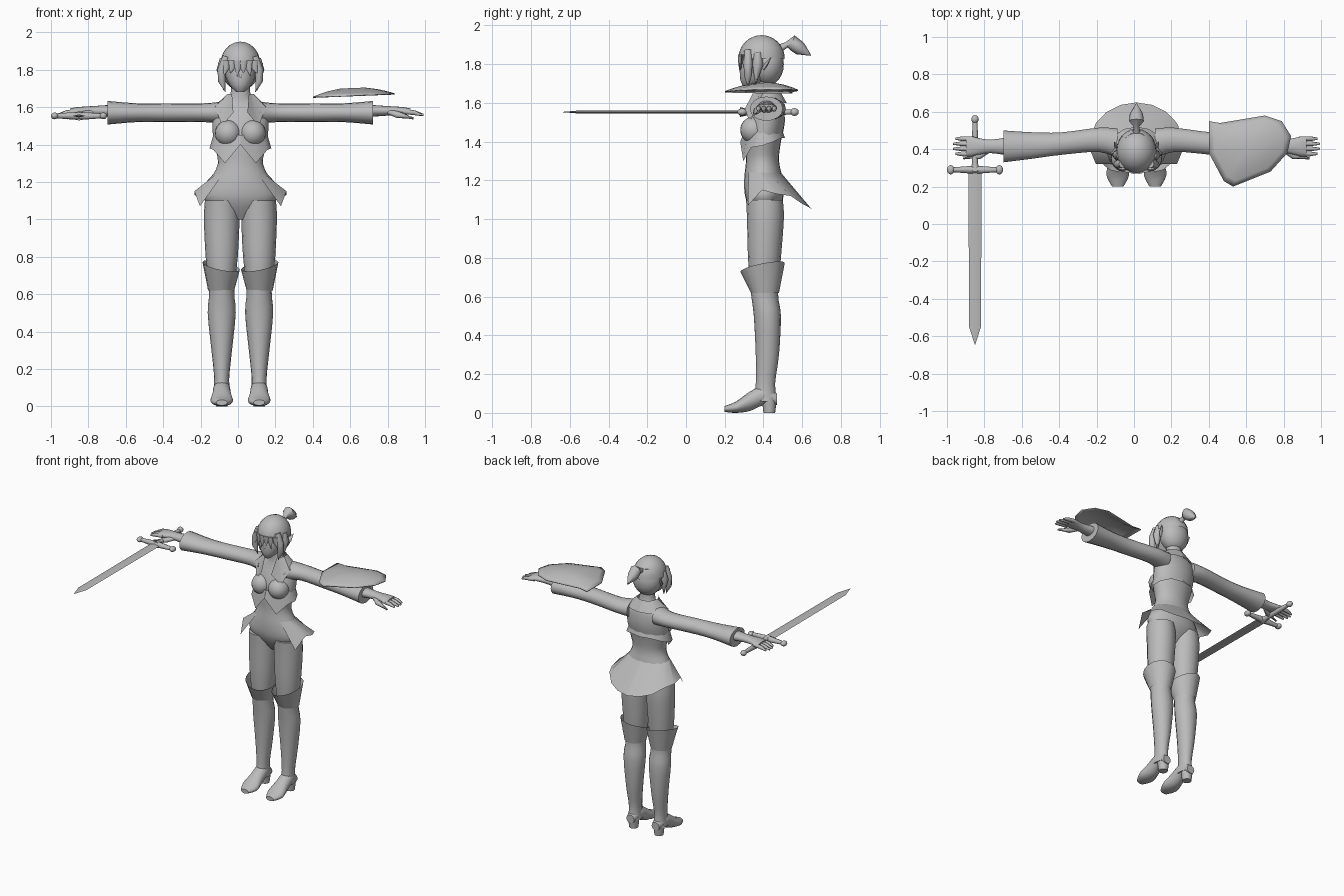
import bpy
import bmesh
import math
from mathutils import Vector

cube = bpy.data.objects.get("Cube")
if cube:
    bpy.data.objects.remove(cube, do_unlink=True)

CENTRE_X = 0.013  # the figure's own middle line
GREY = (0.5, 0.5, 0.5, 1)

material = bpy.data.materials.new("plain grey")
material.use_nodes = True
material.diffuse_color = GREY
material.node_tree.nodes["Principled BSDF"].inputs["Base Color"].default_value = GREY


def finish(name, bm, smooth_angle=50):
    """Turn a bmesh into a smooth shaded object."""
    bmesh.ops.recalc_face_normals(bm, faces=bm.faces)
    mesh = bpy.data.meshes.new(name)
    bm.to_mesh(mesh)
    bm.free()
    mesh.materials.append(material)
    obj = bpy.data.objects.new(name, mesh)
    bpy.context.collection.objects.link(obj)
    bpy.ops.object.select_all(action="DESELECT")
    obj.select_set(True)
    bpy.context.view_layer.objects.active = obj
    bpy.ops.object.shade_smooth_by_angle(angle=math.radians(smooth_angle))
    return obj


def bridge(bm, lower, upper, closed=True):
    count = len(lower)
    for i in range(count if closed else count - 1):
        j = (i + 1) % count
        bm.faces.new((lower[i], lower[j], upper[j], upper[i]))


def skin(name, bm, loops, caps=True):
    for lower, upper in zip(loops, loops[1:]):
        bridge(bm, lower, upper)
    if caps:
        bm.faces.new(loops[0])
        bm.faces.new(loops[-1])
    return finish(name, bm)


def flowing(rows, steps):
    """Fill in rows along a smooth curve through the given ones."""
    rows = [Vector(row) for row in rows]
    filled = []
    for i in range(len(rows) - 1):
        start, end = rows[i], rows[i + 1]
        leave = (end - rows[max(i - 1, 0)]) / 2
        arrive = (rows[min(i + 2, len(rows) - 1)] - start) / 2
        for k in range(steps):
            t = k / steps
            ease = t * t * (3 - 2 * t)
            filled.append(start.lerp(end, ease) + leave * t * (1 - t) ** 2 - arrive * t * t * (1 - t))
    return filled + [rows[-1]]


def loft(name, axis, rows, sides=16, steps=3, caps=True, side=1):
    """Skin elliptical rings (along, centre u, centre v, radius u, radius v)."""
    order = {"x": (0, 1, 2), "y": (1, 0, 2), "z": (2, 0, 1)}[axis]
    bm = bmesh.new()
    loops = []
    for along, u, v, radius_u, radius_v in flowing(rows, steps):
        loop = []
        for i in range(sides):
            turn = math.tau * i / sides
            co = Vector((0, 0, 0))
            co[order[0]] = along
            co[order[1]] = u + radius_u * math.cos(turn)
            co[order[2]] = v + radius_v * math.sin(turn)
            loop.append(bm.verts.new((co.x * side + CENTRE_X, co.y, co.z)))
        loops.append(loop)
    return skin(name, bm, loops, caps)


def upright(name, spans, centre=0, **options):
    """Loft upwards from (height, half width, front y, back y)."""
    rows = [(z, centre, (front + back) / 2, width, (back - front) / 2) for z, width, front, back in spans]
    return loft(name, "z", rows, **options)


def outline_point(outline, fraction):
    """Point on a half oval (half width, front y, back y, start angle) ending at the back."""
    width, front, back, start = outline
    turn = math.radians(start + (180 - start) * fraction)
    return width * math.sin(turn), (front + back) / 2 - (back - front) / 2 * math.cos(turn)


def band(name, upper, top, lower, hem, side):
    """Half of a flared cloth edge, with the hem heights listed from front to back."""
    bm = bmesh.new()
    rows = [], []
    for i, height in enumerate(hem):
        for row, outline, z in zip(rows, (upper, lower), (top, height)):
            x, y = outline_point(outline, i / (len(hem) - 1))
            row.append(bm.verts.new((x * side + CENTRE_X, y, z)))
    bridge(bm, *rows, closed=False)
    return finish(name, bm)


def tube(name, path, radii, flat=1, sides=8, side=1):
    """A tapering round part that follows a path."""
    points = [Vector((x * side + CENTRE_X, y, z)) for x, y, z in path]
    bm = bmesh.new()
    loops = []
    for i, (point, radius) in enumerate(zip(points, radii)):
        heading = points[min(i + 1, len(points) - 1)] - points[max(i - 1, 0)]
        helper = Vector((0, 1, 0)) if abs(heading.z) > abs(heading.y) else Vector((0, 0, 1))
        across = heading.cross(helper).normalized()
        up = across.cross(heading).normalized() * flat
        turns = [math.tau * k / sides for k in range(sides)]
        loops.append([bm.verts.new(point + radius * (across * math.cos(t) + up * math.sin(t))) for t in turns])
    return skin(name, bm, loops)


def ball(name, place, size, side=1, floor=-1):
    """An ellipsoid, cut away below the floor fraction of its height."""
    bm = bmesh.new()
    bmesh.ops.create_uvsphere(bm, u_segments=20, v_segments=12, radius=1)
    bmesh.ops.delete(bm, geom=[v for v in bm.verts if v.co.z < floor - 0.01], context="VERTS")
    for vert in bm.verts:
        x, y, z = (a * b + c for a, b, c in zip(vert.co, size, place))
        vert.co = (x * side + CENTRE_X, y, z)
    return finish(name, bm)


# Torso and neck
upright("torso", [
    (1, .04, .37, .43), (1.1, .19, .31, .5), (1.2, .165, .3, .5), (1.3, .12, .31, .48), (1.4, .14, .31, .49),
    (1.5, .15, .32, .51), (1.6, .14, .36, .5), (1.65, .06, .37, .47), (1.75, .05, .37, .46)], sides=24)

# Head with a narrow chin
upright("head", [(1.68, .02, .3, .33), (1.72, .06, .28, .42), (1.8, .09, .28, .49), (1.9, .08, .3, .49)])
ball("nose", (0, .29, 1.765), (.01, .015, .015))

# Hair cap, fringe and ponytail
ball("hair_cap", (0, .39, 1.83), (.107, .12, .12), floor=0)
ball("hair_back", (0, .42, 1.8), (.1, .085, .11))
for number in range(6):
    x = (number - 2.5) * .03
    y = .275 + 4 * x * x
    tip = 1.765 + .015 * (number % 2)
    tube(f"fringe_{number}", [(x, y, 1.85), (x, y, 1.81), (x * 1.2, y, tip)], [.02, .016, .001], flat=.4)
tube("ponytail", [(0, .48, 1.88), (0, .52, 1.9), (0, .55, 1.91), (0, .59, 1.88), (0, .645, 1.845)],
     [.02, .015, .04, .035, .002])

for label, side in (("left", 1), ("right", -1)):
    # Jacket hem, collar and split skirt
    band(f"{label}_jacket_hem", (.145, .3, .5, 0), 1.45, (.165, .28, .51, 0),
         (1.4, 1.3, 1.37, 1.38, 1.4, 1.42, 1.42), side)
    band(f"{label}_collar", (.07, .34, .48, 40), 1.67, (.145, .3, .52, 15),
         (1.57, 1.5, 1.6, 1.6, 1.6, 1.6, 1.6), side)
    band(f"{label}_skirt", (.147, .3, .49, 40), 1.24, (.25, .21, .65, 60),
         (1.07, 1.15, 1.13, 1.12, 1.08, 1.06, 1.05), side)
    ball(f"{label}_bust", (.066, .35, 1.46), (.07, .07, .07), side)

    # Side hair and pointed ear
    tube(f"{label}_front_lock", [(.075, .32, 1.87), (.1, .32, 1.8), (.1, .32, 1.74), (.08, .32, 1.68)],
         [.02, .023, .02, .001], side=side)
    tube(f"{label}_side_lock", [(.09, .37, 1.86), (.1, .37, 1.8), (.09, .36, 1.69)],
         [.02, .028, .001], side=side)
    tube(f"{label}_ear", [(.09, .4, 1.78), (.105, .415, 1.8), (.12, .44, 1.835)],
         [.016, .016, .001], flat=.5, side=side)

    # Leg with knee and calf
    upright(f"{label}_leg", [
        (.06, .045, .35, .47), (.15, .04, .36, .46), (.3, .055, .36, .48), (.5, .075, .35, .49),
        (.62, .067, .335, .475), (.8, .086, .32, .49), (1, .095, .315, .505), (1.1, .09, .31, .5)],
        centre=.1, side=side)

    # Boot cuff, tilted so that it is higher at the back and outside
    cuff = upright(f"{label}_boot_cuff", [(.62, .07, .335, .48), (.75, .1, .28, .51)],
                   centre=.103, steps=1, caps=False, side=side)
    for vert in cuff.data.vertices:
        if vert.co.z > .7:
            outward = (vert.co.x - CENTRE_X) * side - .1
            vert.co.z += (vert.co.y - .39 + outward) / 5

    # Shoe and heel
    loft(f"{label}_shoe", "y", [(y, .1, z, width, height) for y, z, width, height in (
        (.47, .07, .03, .03), (.4, .09, .045, .05), (.33, .06, .05, .05),
        (.26, .03, .06, .03), (.2, .02, .03, .015))], side=side)
    upright(f"{label}_heel", [(0, .03, .4, .46), (.08, .04, .39, .47)], centre=.1, steps=1, side=side)

    # Sleeve widening to the cuff
    loft(f"{label}_sleeve", "x", [(x, y, 1.57, depth, height) for x, y, depth, height in (
        (.1, .43, .08, .06), (.2, .45, .065, .05), (.4, .43, .06, .05),
        (.55, .42, .07, .05), (.71, .415, .085, .063))], side=side)

    # Hand with four fingers and a thumb
    loft(f"{label}_hand", "x", [(x, .415, 1.58, depth, height) for x, depth, height in (
        (.65, .055, .035), (.78, .036, .026), (.87, .05, .02), (.91, .05, .012))], side=side)
    for number in range(4):
        y = .375 + .027 * number
        reach = .985 - .012 * abs(number - 1.5)
        tube(f"{label}_finger_{number}", [(.87, y, 1.576), (.93, y, 1.57), (reach, y, 1.558)],
             [.013, .013, .006], side=side)
    tube(f"{label}_thumb", [(.79, .395, 1.575), (.84, .365, 1.56), (.925, .35, 1.54)],
         [.014, .018, .006], side=side)

# Sword pointing forward from the right hand
SWORD_X = -.863
SWORD_Z = 1.553
loft("sword_blade", "y", [(y, SWORD_X, SWORD_Z, width, width / 4) for y, width in (
    (.29, .035), (-.55, .032), (-.645, .001))], sides=4, steps=1)
tube("sword_grip", [(SWORD_X, y, SWORD_Z) for y in (.28, .33, .43, .56)], [.025, .015, .018, .012])
ball("sword_pommel", (SWORD_X, .56, SWORD_Z), (.02, .022, .02))
tube("sword_guard", [(SWORD_X + reach, .29, SWORD_Z) for reach in (-.13, 0, .13)], [.012, .022, .012])
for label, reach in (("left", .13), ("right", -.13)):
    ball(f"sword_guard_{label}_end", (SWORD_X + reach, .29, SWORD_Z), (.02, .025, .018))

# Shield, a shallow dome over the left forearm
OUTLINE = [(.4, .55), (.46, .54), (.7, .58), (.79, .55), (.84, .47), (.82, .38), (.73, .28), (.53, .2), (.48, .23), (.4, .38)]
middle = Vector((.61, .41))
bm = bmesh.new()
loops = []
for scale in (1, .85, .6, .3):
    points = [middle.lerp(Vector(corner), scale) for corner in OUTLINE]
    height = 1.655 + .042 * (1 - scale ** 2)
    loops.append([bm.verts.new((p.x, p.y, height + (p.x - .4) / 25)) for p in points])
for outer, inner in zip(loops, loops[1:]):
    bridge(bm, outer, inner)
bm.faces.new(loops[-1])
shell = finish("shield", bm).modifiers.new("Thickness", "SOLIDIFY")
shell.thickness = .006
